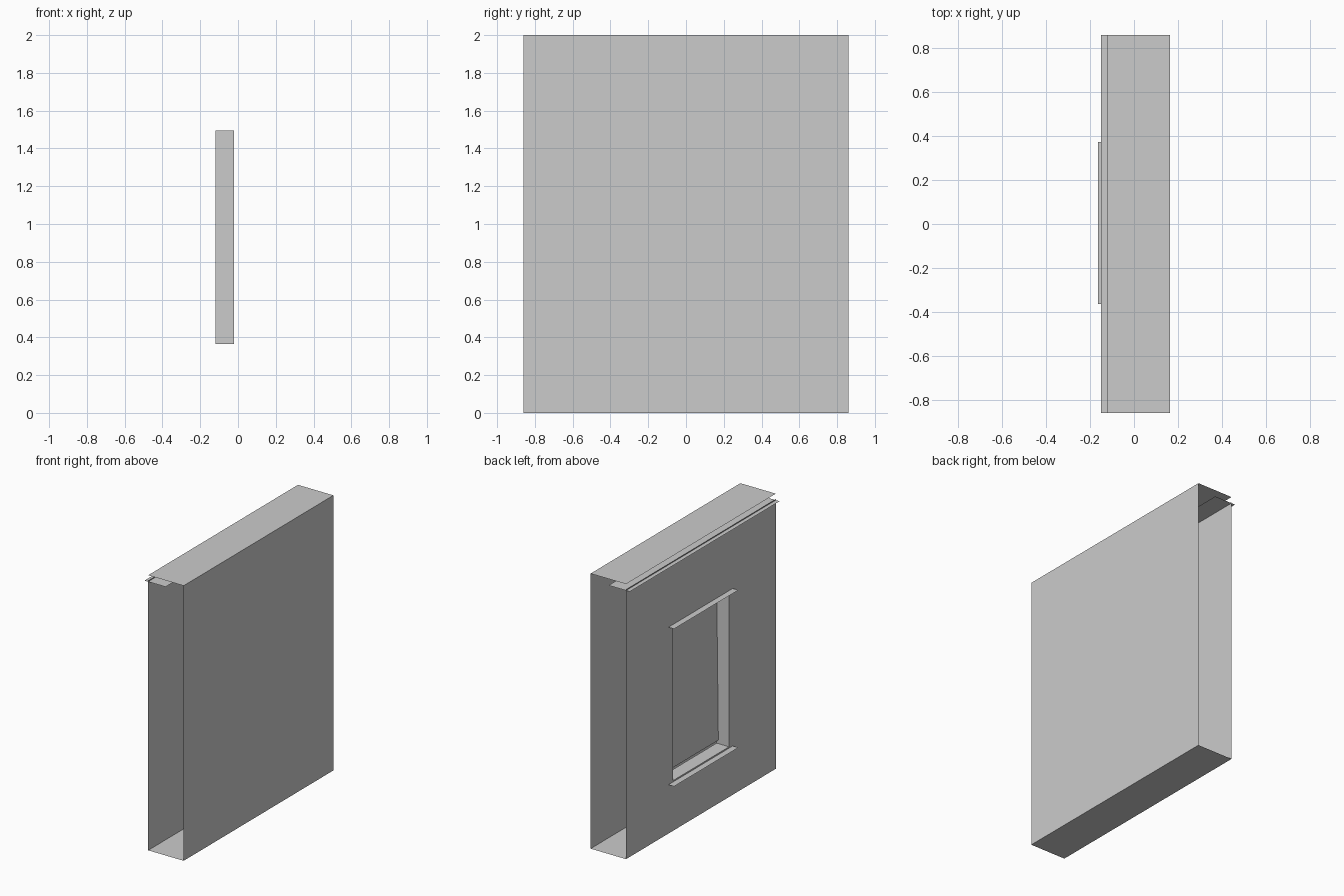
import bpy, bmesh

if "Cube" in bpy.data.objects:
    bpy.data.objects.remove(bpy.data.objects["Cube"])

X_OUT, X_IN = -0.12, 0.165      # window-side and plain-side wall planes
HALF = 0.86                     # half length of the wall
WIN_Y, WIN_LO, WIN_HI = 0.323, 0.365, 1.495
X_PANE = -0.02


def sheet(name, quads):
    """One object made of four-cornered single-sided sheets."""
    bm = bmesh.new()
    for q in quads:
        bm.faces.new([bm.verts.new(p) for p in q])
    bmesh.ops.remove_doubles(bm, verts=bm.verts, dist=1e-5)
    me = bpy.data.meshes.new(name)
    bm.to_mesh(me)
    bm.free()
    ob = bpy.data.objects.new(name, me)
    bpy.context.collection.objects.link(ob)
    return ob


def flat(x0, x1, y0, y1, z):
    return [(x0, y0, z), (x1, y0, z), (x1, y1, z), (x0, y1, z)]


def upright(x, y0, y1, z0, z1):
    return [(x, y1, z0), (x, y0, z0), (x, y0, z1), (x, y1, z1)]


# plain wall, floor strip and roof strip
sheet("plain_wall", [upright(X_IN, HALF, -HALF, 0, 2)])
sheet("base_strip", [flat(X_OUT, X_IN, -HALF, HALF, 0)[::-1]])
sheet("top_strip", [flat(X_OUT, X_IN, -HALF, HALF, 2)])

# window wall: a grid of panels with the middle one left out
ys = [-HALF, -WIN_Y, WIN_Y, HALF]
zs = [0, WIN_LO, WIN_HI, 1.96]
sheet("window_wall", [upright(X_OUT, ys[i], ys[i + 1], zs[j], zs[j + 1])
                      for i in range(3) for j in range(3) if (i, j) != (1, 1)])

# cornice shelf under the roof
sheet("cornice", [flat(-0.15, 0.02, -HALF, HALF, 1.953)])

# ledges below and above the window
for name, z in (("window_sill", 0.355), ("window_head_ledge", 1.50)):
    sheet(name, [flat(-0.165, -0.09, -0.365, 0.373, z)])

# window reveal: floor, ceiling and two jambs
jambs = [[(X_OUT, s * WIN_Y, WIN_LO), (X_PANE, s * WIN_Y, WIN_LO),
          (X_PANE, s * WIN_Y, WIN_HI), (X_OUT, s * WIN_Y, WIN_HI)][::-s]
         for s in (-1, 1)]
sheet("window_reveal", jambs + [flat(X_OUT, X_PANE, -WIN_Y, WIN_Y, WIN_LO),
                                flat(X_OUT, X_PANE, -WIN_Y, WIN_Y, WIN_HI)[::-1]])

# slightly leaning pane
sheet("window_pane", [[(-0.034, WIN_Y, 0.39), (-0.034, -WIN_Y, 0.39),
                       (-0.021, -WIN_Y, WIN_HI), (-0.021, WIN_Y, WIN_HI)]])
